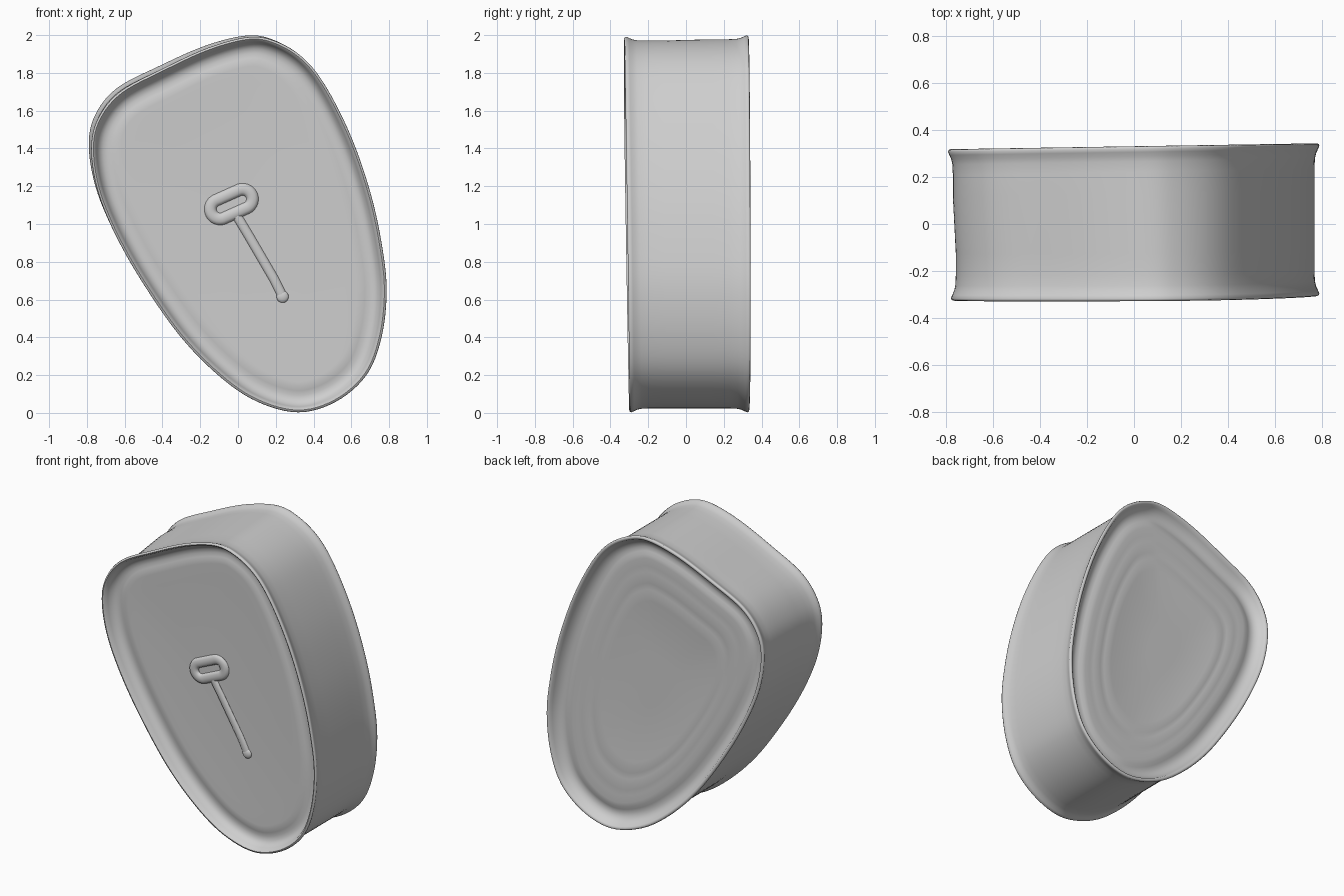
import bpy, bmesh, math
from mathutils import Vector

cube = bpy.data.objects.get("Cube")
if cube:
    bpy.data.objects.remove(cube, do_unlink=True)

metal = bpy.data.materials.new("grey tin")
metal.use_nodes = True
GREY = (0.62, 0.62, 0.62, 1)
metal.diffuse_color = GREY
metal.node_tree.nodes["Principled BSDF"].inputs["Base Color"].default_value = GREY

# Control points of the can outline (x, z), clockwise from the top
OUTLINE = [(0.05, 1.998), (0.2, 1.97), (0.35, 1.875), (0.47, 1.72), (0.6, 1.46),
           (0.7, 1.17), (0.76, 0.9), (0.787, 0.65), (0.76, 0.4), (0.68, 0.2),
           (0.52, 0.06), (0.32, 0.003), (0.1, 0.06), (-0.1, 0.195), (-0.31, 0.41),
           (-0.515, 0.705), (-0.66, 0.965), (-0.755, 1.2), (-0.79, 1.42), (-0.755, 1.58),
           (-0.64, 1.72), (-0.42, 1.835), (-0.17, 1.945)]
CENTRE = Vector((0.02, 1.02))


def smooth_loop(points, steps):
    """Closed Catmull-Rom curve through the points."""
    p = [Vector(q) for q in points]
    n = len(p)
    out = []
    for i in range(n):
        a, b, c, d = (p[(i + k) % n] for k in (-1, 0, 1, 2))
        for s in range(steps):
            t = s / steps
            out.append(0.5 * (2 * b + (c - a) * t + (2 * a - 5 * b + 4 * c - d) * t ** 2
                              + (3 * b - a - 3 * c + d) * t ** 3))
    return out


loop = smooth_loop(OUTLINE, 6)
COUNT = len(loop)
inward = []
for i in range(COUNT):
    t = (loop[(i + 3) % COUNT] - loop[i - 3]).normalized()
    inward.append(Vector((t.y, -t.x)))


def front_y(x, z):
    return -0.302 - 0.013 * z + 0.006 * x


def back_y(x, z):
    return 0.33 + 0.016 * x


def place(x, z, side, depth):
    """Point on an end of the can, sunk by depth below its rim."""
    if side < 0:
        # the front end is a little smaller at its upper left
        lean = max(0, (z - 1.02) - x - 0.6)
        return Vector((x + 0.022 * lean, front_y(x, z) + depth, z - 0.025 * lean))
    return Vector((x, back_y(x, z) - depth, z))


def inset_ring(side, inset, depth):
    return [place(*(p + n * inset), side, depth) for p, n in zip(loop, inward)]


def panel_ring(side, scale, depth):
    """Ring of the end panel, shrunk toward the middle."""
    edge = [p + n * 0.16 for p, n in zip(loop, inward)]
    return [place(*CENTRE.lerp(p, scale), side, depth) for p in edge]


# Rim, groove and raised border, as (inset, depth) from the middle outward
FRONT_END = [(0.16, 0.06), (0.135, 0.06), (0.115, 0.065), (0.09, 0.07), (0.065, 0.066),
             (0.045, 0.054), (0.03, 0.03), (0.022, 0.008), (0.012, 0), (0.003, 0.003), (0, 0.01)]
BACK_END = [(0.16, 0.049), (0.135, 0.051), (0.115, 0.058), (0.09, 0.063), (0.065, 0.056),
            (0.045, 0.042), (0.03, 0.022), (0.022, 0.006), (0.012, 0), (0.003, 0.003), (0, 0.01)]
FLARE = [(0.006, 0.025), (0.014, 0.042), (0.019, 0.065), (0.021, 0.11), (0.021, 0.2)]
# Shallow concentric ridges pressed into the back panel
RIDGES = [(0.2, 0.052), (0.66, 0.052), (0.7, 0.048), (0.75, 0.052), (0.8, 0.052),
          (0.84, 0.047), (0.89, 0.051), (0.94, 0.05)]

rings = [panel_ring(-1, s, d) for s, d in ((0.2, 0.07), (0.6, 0.067), (0.9, 0.062))]
rings += [inset_ring(-1, i, d) for i, d in FRONT_END + FLARE]
rings += [inset_ring(1, i, d) for i, d in reversed(BACK_END + FLARE)]
rings += [panel_ring(1, s, d) for s, d in reversed(RIDGES)]

# Can body: all rings lofted, both ends closed
bm = bmesh.new()
verts = [[bm.verts.new(p) for p in ring] for ring in rings]
for r0, r1 in zip(verts, verts[1:]):
    for i in range(COUNT):
        j = (i + 1) % COUNT
        bm.faces.new((r0[i], r0[j], r1[j], r1[i]))
bm.faces.new(verts[0])
bm.faces.new(verts[-1])
bmesh.ops.recalc_face_normals(bm, faces=bm.faces)
mesh = bpy.data.meshes.new("can_body")
bm.to_mesh(mesh)
bm.free()
body = bpy.data.objects.new("can_body", mesh)
bpy.context.collection.objects.link(body)


# Raised key on the front panel: flattened tubes half sunk in the surface
KEY_DEPTH = 0.068


def raised_tube(name, points, radius, closed):
    curve = bpy.data.curves.new(name, "CURVE")
    curve.dimensions = "3D"
    curve.bevel_depth = radius
    curve.bevel_resolution = 4
    curve.use_fill_caps = True
    spline = curve.splines.new("POLY")
    spline.points.add(len(points) - 1)
    for sp, (x, z) in zip(spline.points, points):
        sp.co = (x, 0, z, 1)
    spline.use_cyclic_u = closed
    obj = bpy.data.objects.new(name, curve)
    bpy.context.collection.objects.link(obj)
    bpy.ops.object.select_all(action="DESELECT")
    obj.select_set(True)
    bpy.context.view_layer.objects.active = obj
    bpy.ops.object.convert(target="MESH")
    obj = bpy.context.object
    for v in obj.data.vertices:
        v.co.y = v.co.y * 0.55 + front_y(v.co.x, v.co.z) + KEY_DEPTH
    return obj


tilt = math.radians(24)
ring_path = []
for k in range(40):
    a = math.tau * (k + 0.5) / 40
    u = math.copysign(0.065, math.cos(a)) + 0.052 * math.cos(a)
    w = 0.052 * math.sin(a)
    ring_path.append((-0.035 + u * math.cos(tilt) - w * math.sin(tilt),
                      1.105 + u * math.sin(tilt) + w * math.cos(tilt)))
key_ring = raised_tube("key_ring", ring_path, 0.032, True)

stem_path = [(-0.01, 1.05), (0.05, 0.95), (0.12, 0.83), (0.19, 0.71), (0.225, 0.64), (0.235, 0.61)]
key_stem = raised_tube("key_stem", stem_path, 0.025, False)

bpy.ops.mesh.primitive_uv_sphere_add(segments=20, ring_count=10, radius=0.032)
key_tip = bpy.context.object
key_tip.name = "key_tip"
key_tip.scale.y = 0.5
key_tip.location = (0.236, front_y(0.236, 0.615) + KEY_DEPTH, 0.615)

for obj in (body, key_ring, key_stem, key_tip):
    obj.data.materials.clear()
    obj.data.materials.append(metal)
    bpy.ops.object.select_all(action="DESELECT")
    obj.select_set(True)
    bpy.context.view_layer.objects.active = obj
    bpy.ops.object.shade_smooth_by_angle(angle=math.radians(50))
